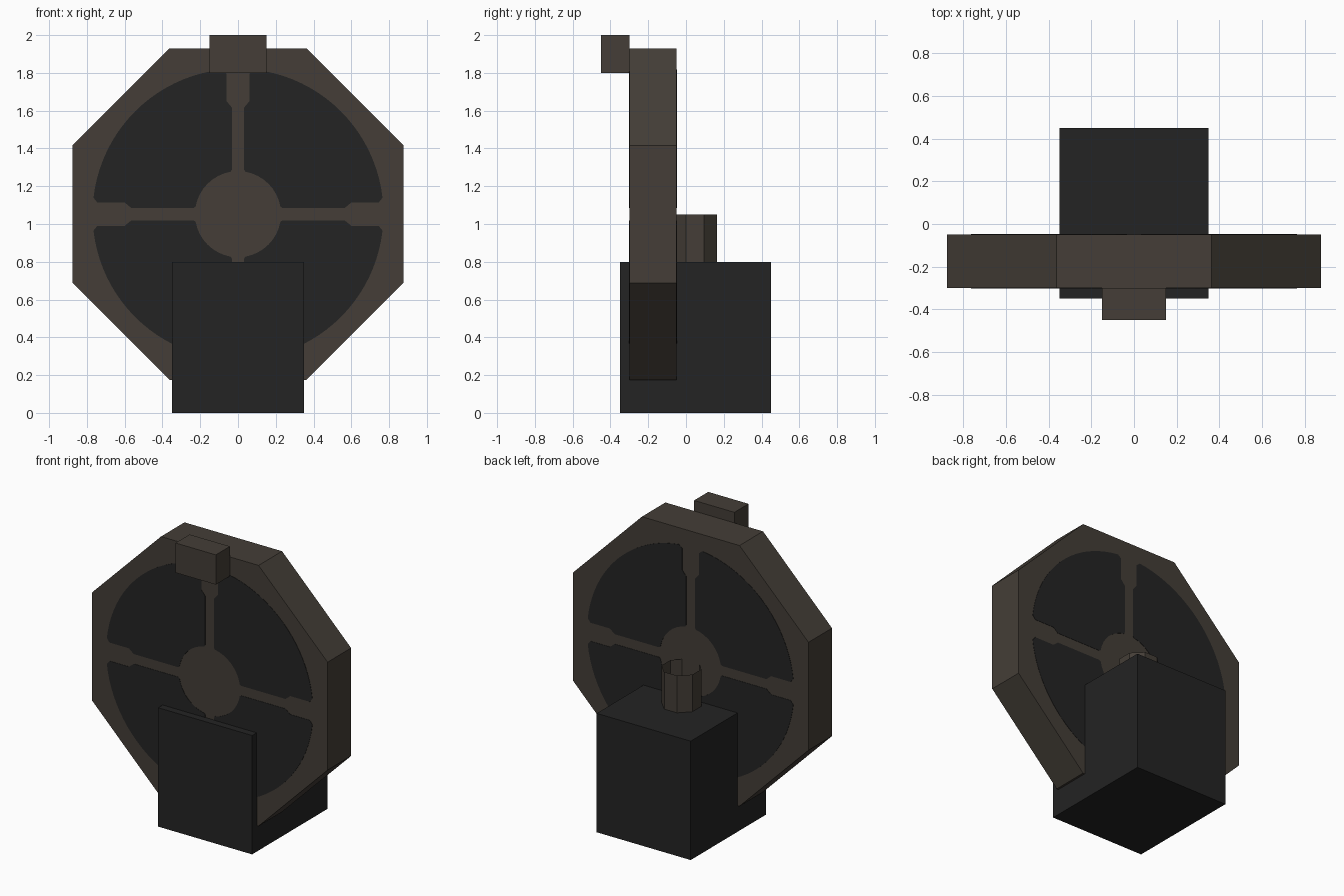
import bpy, bmesh, math
from mathutils import Vector

if "Cube" in bpy.data.objects:
    bpy.data.objects.remove(bpy.data.objects["Cube"])


def material(name, rgb):
    m = bpy.data.materials.new(name)
    m.diffuse_color = (*rgb, 1)
    m.use_nodes = True
    m.node_tree.nodes["Principled BSDF"].inputs["Base Color"].default_value = m.diffuse_color
    return m


BROWN = material("brown metal", (0.058, 0.048, 0.038))
BLACK = material("dark grey", (0.017, 0.017, 0.017))
WHEEL_Z = 1.052


def prism(name, outline, vec, mat, capped=True):
    """Extrude a planar outline (3D points) along vec."""
    vec = Vector(vec)
    bm = bmesh.new()
    a = [bm.verts.new(p) for p in outline]
    b = [bm.verts.new(Vector(p) + vec) for p in outline]
    n = len(a)
    for i in range(n):
        j = (i + 1) % n
        bm.faces.new((a[i], a[j], b[j], b[i]))
    if capped:
        bm.faces.new(a[::-1])
        bm.faces.new(b)
    bmesh.ops.recalc_face_normals(bm, faces=bm.faces)
    me = bpy.data.meshes.new(name)
    bm.to_mesh(me)
    bm.free()
    me.materials.append(mat)
    ob = bpy.data.objects.new(name, me)
    bpy.context.collection.objects.link(ob)
    return ob


def box(name, x, y, z, mat):
    pts = [(x[0], y[0], z[0]), (x[1], y[0], z[0]), (x[1], y[1], z[0]), (x[0], y[1], z[0])]
    return prism(name, pts, (0, 0, z[1] - z[0]), mat)


def octagon(apothem):
    r = apothem / math.cos(math.pi / 8)
    return [(r * math.cos(math.pi / 8 + i * math.pi / 4),
             r * math.sin(math.pi / 8 + i * math.pi / 4)) for i in range(8)]


# Base block and the front latch
box("base_block", (-0.35, 0.35), (-0.35, 0.45), (0, 0.8), BLACK)
box("top_latch", (-0.15, 0.15), (-0.45, -0.30), (1.8, 2.0), BROWN)

# Octagonal wheel
prism("wheel", [(x, -0.30, WHEEL_Z + z) for x, z in octagon(0.877)], (0, 0.25, 0), BROWN)

# Open octagonal tube standing on the base
prism("open_tube", [(x, y + 0.048, 0.8) for x, y in octagon(0.115)], (0, 0, 0.25), BROWN, False)


# Dark openings between the spokes: one quadrant outline, symmetric about the diagonal
def arc(r, a0, a1, n):
    return [(r * math.cos(math.radians(a0 + (a1 - a0) * i / n)),
             r * math.sin(math.radians(a0 + (a1 - a0) * i / n))) for i in range(n + 1)]


edge = [(0.235, 0.033), (0.565, 0.033), (0.60, 0.062), (0.745, 0.062)]
quadrant = (edge + arc(0.77, 6.5, 83.5, 20)
            + [(z, x) for x, z in reversed(edge)] + arc(0.228, 80, 10, 8))

for side, y in (("front", -0.302), ("back", -0.051)):
    for k in range(4):
        c, s = round(math.cos(k * math.pi / 2)), round(math.sin(k * math.pi / 2))
        pts = [(c * x - s * z, y, WHEEL_Z + s * x + c * z) for x, z in quadrant]
        prism(f"{side}_opening_{k + 1}", pts, (0, 0.003, 0), BLACK)
